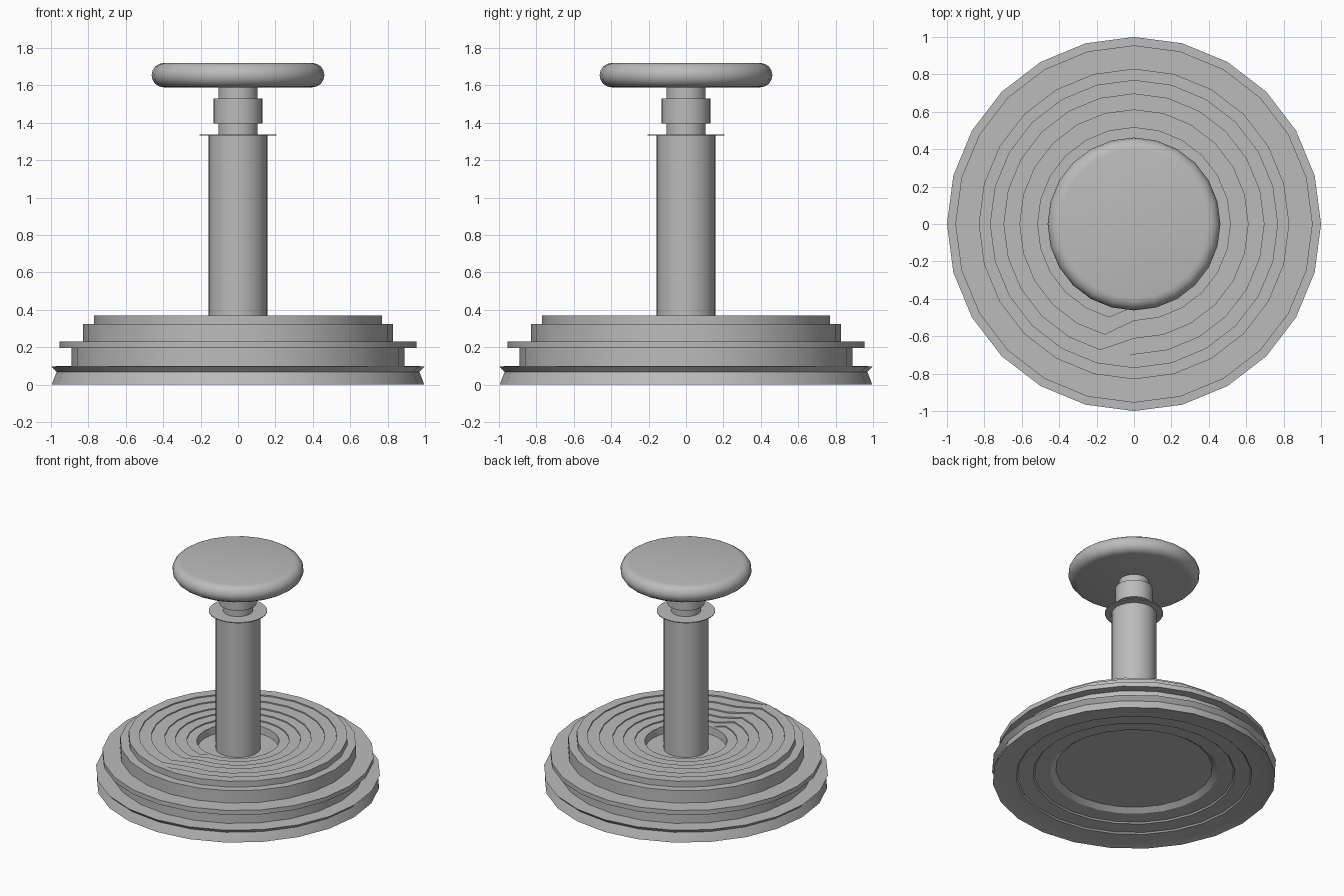
import bpy, bmesh, math

old = bpy.data.objects.get("Cube")
if old:
    bpy.data.objects.remove(old, do_unlink=True)

SIDES = 24

grey = bpy.data.materials.new("plain_grey")
grey.use_nodes = True
COLOUR = (0.5, 0.5, 0.5, 1)
grey.diffuse_color = COLOUR
grey.node_tree.nodes["Principled BSDF"].inputs["Base Color"].default_value = COLOUR


def finish(name, bm):
    bmesh.ops.remove_doubles(bm, verts=bm.verts, dist=0.0005)
    bmesh.ops.recalc_face_normals(bm, faces=bm.faces)
    mesh = bpy.data.meshes.new(name)
    bm.to_mesh(mesh)
    bm.free()
    obj = bpy.data.objects.new(name, mesh)
    bpy.context.collection.objects.link(obj)
    mesh.materials.append(grey)
    bpy.ops.object.select_all(action="DESELECT")
    obj.select_set(True)
    bpy.context.view_layer.objects.active = obj
    bpy.ops.object.shade_smooth_by_angle(angle=math.radians(28))
    return obj


def ring_point(r, z, step):
    # step 0 is the front of the model, counting anticlockwise
    a = 2 * math.pi * step / SIDES - math.pi / 2
    return (r * math.cos(a), r * math.sin(a), z)


def lathe(name, profile):
    """Turn an (r, z) profile round the z axis; r = 0 ends close it."""
    bm = bmesh.new()
    rings = [[bm.verts.new(ring_point(r, z, s)) for s in range(SIDES)]
             for r, z in profile if r > 0]
    for low, high in zip(rings, rings[1:]):
        for s in range(SIDES):
            t = (s + 1) % SIDES
            bm.faces.new((low[s], low[t], high[t], high[s]))
    if profile[0][0] == 0:
        bm.faces.new(rings[0])
    if profile[-1][0] == 0:
        bm.faces.new(rings[-1])
    return finish(name, bm)


# Round base with a flared foot, a rim and a shallow hollow underneath
lathe("base", [
    (0, 0.08), (0.55, 0.08), (0.59, 0.05), (0.70, 0.045), (0.71, 0.035),
    (0.82, 0.03), (0.83, 0.02), (0.93, 0.015), (0.995, 0),
    (0.985, 0.03), (0.97, 0.068), (1.0, 0.098), (0.89, 0.10),
    (0.89, 0.195), (0.955, 0.195), (0.955, 0.23), (0.83, 0.23),
    (0.83, 0.325), (0.77, 0.325)])

# Spiral dish: shallow steps that move in by one turn at the front
radii = [0.77, 0.695, 0.61, 0.515, 0.44, 0.36, 0.29]
steps = []
for i, r in enumerate(radii):
    z = 0.37 - 0.009 * i
    if i:
        steps.append((r, z + 0.009))
    steps.append((r, z))
steps.pop()
floor = [(0.285, 0.27), (0.0, 0.27)]
outer = [(0.77, 0.325)]

bm = bmesh.new()


def face(points):
    unique = list(dict.fromkeys(points))
    if len(unique) > 2:
        bm.faces.new([bm.verts.new(p) for p in unique])


last = len(steps) - 1
for s in range(SIDES):
    jog = 2 if s == SIDES - 1 else 0
    here = [ring_point(r, z, s) for r, z in steps]
    ahead = [ring_point(*steps[min(k + jog, last)], (s + 1) % SIDES)
             for k in range(last + 1)]
    for k in range(last):
        face((here[k], here[k + 1], ahead[k + 1], ahead[k]))
    start = [ring_point(*p, (s + 1) % SIDES) for p in outer + steps[:3]]
    side = ring_point(*outer[0], s)
    face((side, start[0], start[1], here[0]))
    if jog:
        # close the start of the spiral
        face((here[0], start[1], start[2]))
        face((here[0], start[2], start[3]))
    # well round the post
    low = [ring_point(*floor[0], n % SIDES) for n in (s, s + 1)]
    face((here[last], ahead[last], low[1], low[0]))
    face((low[0], low[1], (0, 0, floor[1][1])))
finish("spiral_dish", bm)

# Post, thin washer, neck and collar
lathe("post", [(0, 0.27), (0.157, 0.27), (0.157, 1.333), (0, 1.333)])
lathe("washer", [(0, 1.331), (0.205, 1.331), (0.205, 1.337), (0, 1.337)])
lathe("neck", [(0, 1.335), (0.105, 1.335), (0.105, 1.60), (0, 1.60)])
lathe("collar", [(0, 1.395), (0.132, 1.395), (0.132, 1.53), (0, 1.53)])

# Knob with a rounded edge
half = 0.065
edge = [(0.397 + half * math.cos(a), 1.655 + half * math.sin(a))
        for a in (math.pi * (n / 8 - 0.5) for n in range(9))]
lathe("knob", [(0, 1.59)] + edge + [(0, 1.72)])
